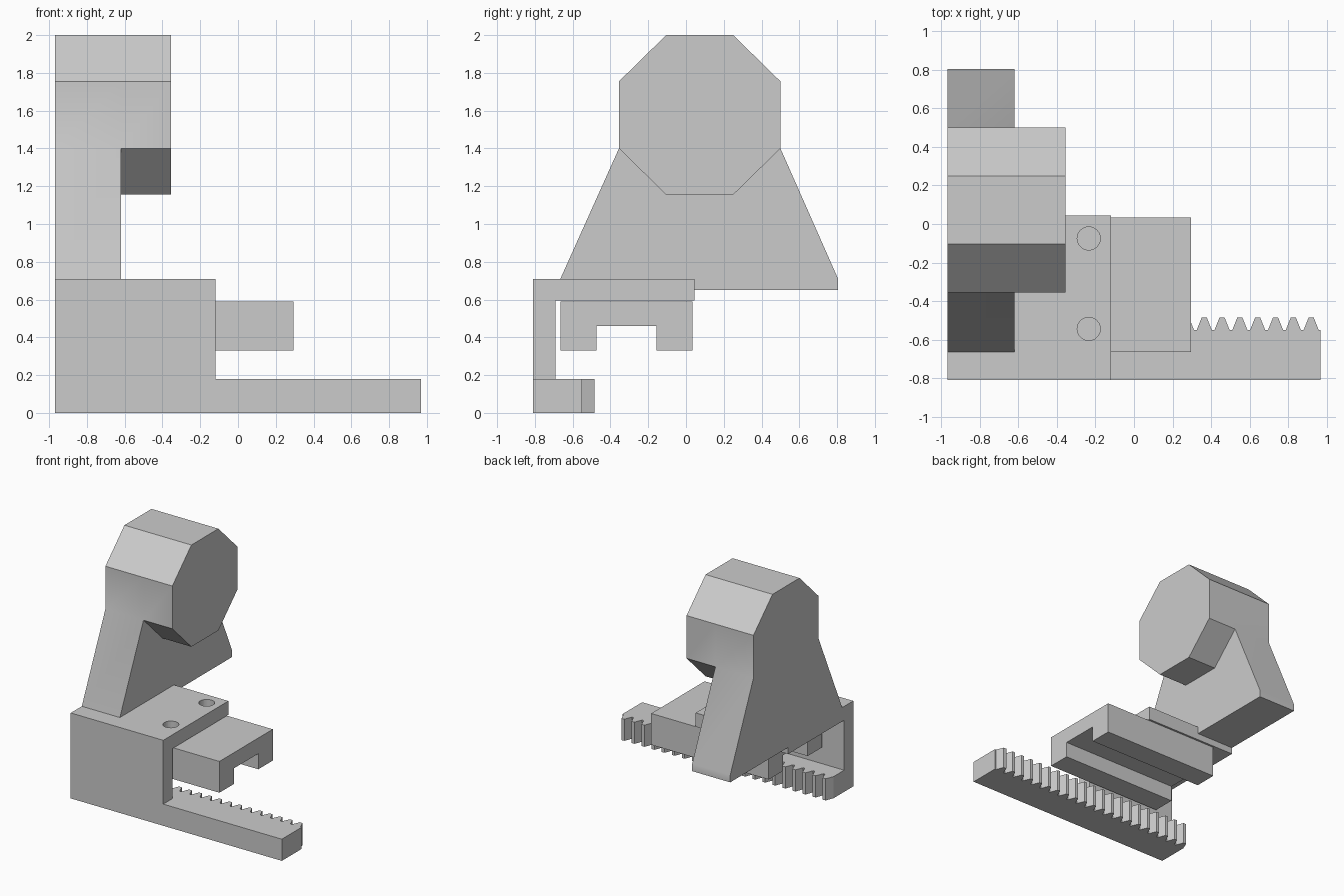
import bpy, bmesh, math

cube = bpy.data.objects.get("Cube")
if cube:
    bpy.data.objects.remove(cube, do_unlink=True)

grey = bpy.data.materials.new("light_grey")
grey.use_nodes = True
colour = (0.6, 0.6, 0.6, 1)
grey.diffuse_color = colour
grey.node_tree.nodes["Principled BSDF"].inputs["Base Color"].default_value = colour


def finish(name, bm):
    """Turn a bmesh into a named object with the shared material."""
    bmesh.ops.remove_doubles(bm, verts=bm.verts, dist=0.0005)
    bmesh.ops.recalc_face_normals(bm, faces=bm.faces)
    mesh = bpy.data.meshes.new(name)
    bm.to_mesh(mesh)
    bm.free()
    mesh.materials.append(grey)
    obj = bpy.data.objects.new(name, mesh)
    bpy.context.collection.objects.link(obj)
    return obj


def add_face(bm, points):
    bm.faces.new([bm.verts.new(p) for p in points])


def add_sides(bm, near, far):
    """Wall quads between two matching open or closed rings."""
    for i in range(len(near) - 1):
        add_face(bm, [near[i], near[i + 1], far[i + 1], far[i]])


def prism(name, profile, low, high, place):
    """Extrude a 2D profile; place(a, b, t) maps it into space."""
    bm = bmesh.new()
    a = [place(*p, low) for p in profile]
    b = [place(*p, high) for p in profile]
    add_face(bm, a)
    add_face(bm, b)
    add_sides(bm, a + a[:1], b + b[:1])
    return finish(name, bm)


def along_x(y, z, x):
    return (x, y, z)


def along_z(x, y, z):
    return (x, y, z)


LEFT_END, ARM_X, HEAD_X, BRACKET_X = -0.97, -0.62, -0.355, -0.12

# Angled bracket: front wall with a flat top plate
bracket = prism("bracket", [(-0.81, 0.18), (-0.69, 0.18), (-0.69, 0.595),
                            (0.045, 0.595), (0.045, 0.71), (-0.81, 0.71)],
                LEFT_END, BRACKET_X, along_x)

# Two screw holes through the top plate
for i, y in enumerate((-0.545, -0.075)):
    bpy.ops.mesh.primitive_cylinder_add(vertices=32, radius=0.06, depth=0.4,
                                        location=(-0.235, y, 0.65))
    cutter = bpy.context.object
    cutter.name = f"hole_cutter_{i + 1}"
    cutter.hide_render = True
    cutter.hide_set(True)
    cutter.display_type = 'WIRE'
    cut = bracket.modifiers.new("screw_hole", 'BOOLEAN')
    cut.operation = 'DIFFERENCE'
    cut.solver = 'EXACT'
    cut.object = cutter

# Sliding carriage with a channel underneath
prism("carriage", [(-0.665, 0.33), (-0.475, 0.33), (-0.475, 0.46), (-0.155, 0.46),
                   (-0.155, 0.33), (0.035, 0.33), (0.035, 0.59), (-0.665, 0.59)],
      -0.785, 0.295, along_x)

# Toothed rack along the foot
rack = [(LEFT_END, -0.81), (0.97, -0.81), (0.97, -0.55)]
for k in range(21):
    centre = 0.92 - 0.0925 * k
    for dx, y in ((0.039, -0.55), (0.013, -0.485), (-0.013, -0.485), (-0.039, -0.55)):
        rack.append((centre + dx, y))
rack.append((LEFT_END, -0.55))
prism("rack", rack, 0, 0.18, along_z)

# Arm and eight-sided head in one body
shoulders = [(-0.355, 1.4), (-0.355, 1.755), (-0.105, 2.0),
             (0.25, 2.0), (0.5, 1.755), (0.5, 1.4)]
chin = [(0.25, 1.155), (-0.105, 1.155)]
foot = [(0.805, 0.71), (0.805, 0.65), (-0.665, 0.65), (-0.665, 0.71)]


def ring(points, x):
    return [(x, y, z) for y, z in points]


bm = bmesh.new()
outline = shoulders + foot
octagon = shoulders + chin
add_face(bm, ring(outline, LEFT_END))
add_face(bm, ring(octagon, HEAD_X))
add_face(bm, ring(shoulders[-1:] + foot + shoulders[:1] + chin[::-1], ARM_X))
closed = outline + outline[:1]
add_sides(bm, ring(closed, LEFT_END), ring(closed, ARM_X))
closed = octagon + octagon[:1]
add_sides(bm, ring(closed, ARM_X), ring(closed, HEAD_X))
head = finish("arm_and_head", bm)

# Soft shading where the arm meets the head
bpy.ops.object.select_all(action='DESELECT')
head.select_set(True)
bpy.context.view_layer.objects.active = head
bpy.ops.object.shade_smooth_by_angle(angle=math.radians(30))
